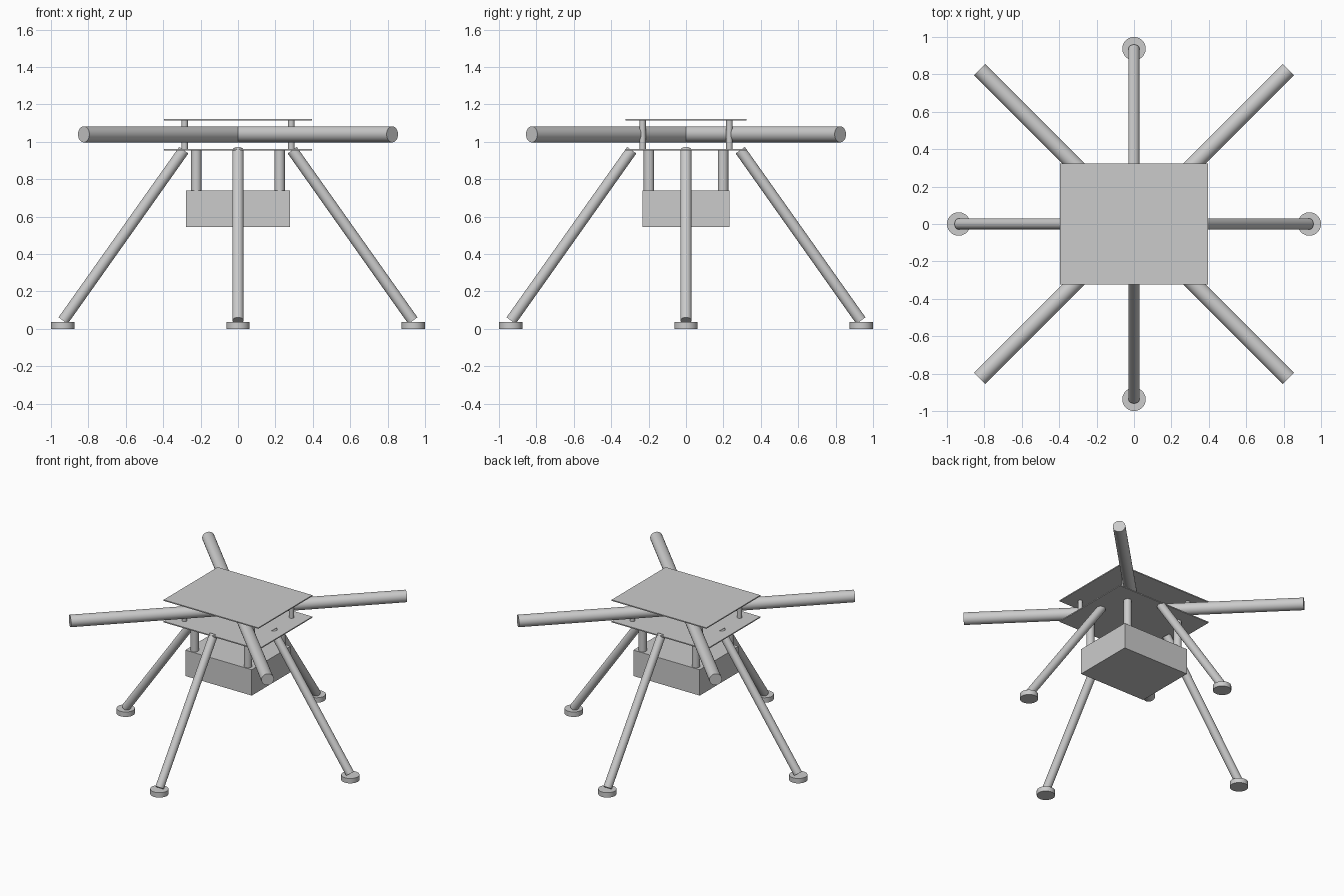
import bpy
from math import pi, cos, sin
from mathutils import Vector

cube = bpy.data.objects.get("Cube")
if cube:
    bpy.data.objects.remove(cube, do_unlink=True)

grey = bpy.data.materials.new("light grey")
grey.use_nodes = True
GREY = (0.6, 0.6, 0.6, 1)
grey.diffuse_color = GREY
grey.node_tree.nodes["Principled BSDF"].inputs["Base Color"].default_value = GREY


def finish(name):
    ob = bpy.context.object
    ob.name = name
    ob.data.materials.append(grey)
    return ob


def box(name, size, z):
    bpy.ops.mesh.primitive_cube_add(size=1, location=(0, 0, z))
    ob = finish(name)
    ob.scale = size
    bpy.ops.object.transform_apply(location=False, rotation=False, scale=True)


def rod(name, start, end, radius):
    a, b = Vector(start), Vector(end)
    bpy.ops.mesh.primitive_cylinder_add(
        vertices=48, radius=radius, depth=(b - a).length, location=(a + b) / 2,
        rotation=(b - a).to_track_quat("Z", "Y").to_euler())
    finish(name)
    bpy.ops.object.shade_smooth_by_angle(angle=pi / 6)


# Body plates and the slung payload box
box("lower_plate", (0.79, 0.645, 0.008), 0.957)
box("upper_plate", (0.79, 0.645, 0.008), 1.119)
box("payload_box", (0.555, 0.465, 0.195), 0.643)

# Two arms crossing diagonally between the plates
for side, label in ((1, "a"), (-1, "b")):
    rod("cross_arm_" + label, (-0.825 * side, -0.825, 1.04),
        (0.825 * side, 0.825, 1.04), 0.043)

# Corner spacers between the plates and hangers for the box
for sx, xname in ((1, "left"), (-1, "right")):
    for sy, yname in ((-1, "front"), (1, "back")):
        corner = f"{yname}_{xname}"
        rod("spacer_" + corner, (0.285 * sx, 0.232 * sy, 0.957),
            (0.285 * sx, 0.232 * sy, 1.119), 0.017)
        rod("hanger_" + corner, (0.223 * sx, 0.198 * sy, 0.73),
            (0.223 * sx, 0.198 * sy, 0.957), 0.028)

# Four splayed legs with disc feet
for i, label in enumerate(("left", "back", "right", "front")):
    c, s = cos(i * pi / 2), sin(i * pi / 2)
    rod("leg_" + label, (0.935 * c, 0.935 * s, 0.044),
        (0.29 * c, 0.29 * s, 0.955), 0.03)
    rod("foot_" + label, (0.9375 * c, 0.9375 * s, 0),
        (0.9375 * c, 0.9375 * s, 0.037), 0.0625)
